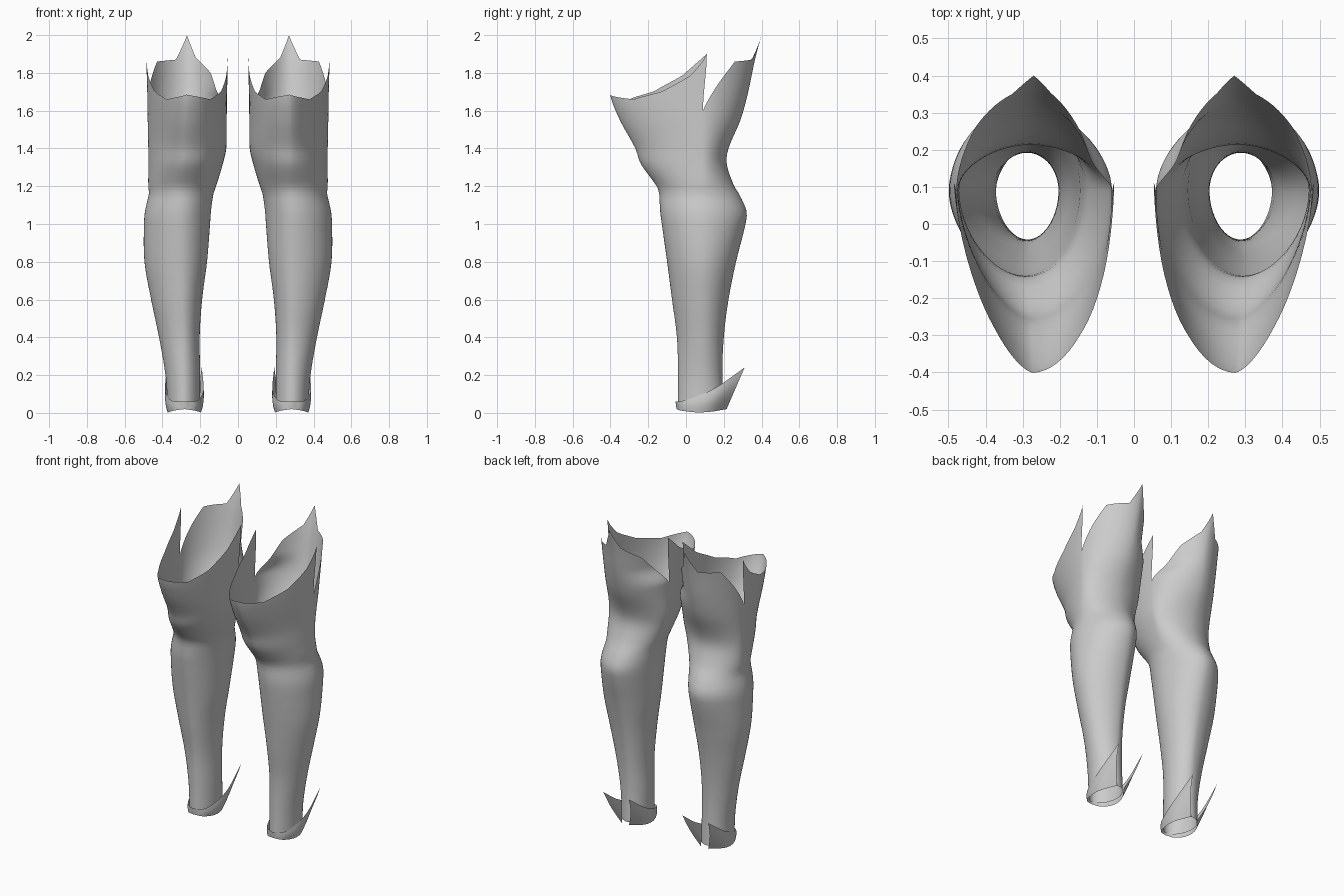
import bpy, bmesh, math
from mathutils import Vector

if "Cube" in bpy.data.objects:
    bpy.data.objects.remove(bpy.data.objects["Cube"])

# Leg sections: z, centre x, inner x, outer x, front y, back y
SECTIONS = [
    (0.03, .285, .200, .372, -.043, .200),
    (0.20, .287, .200, .384, -.042, .192),
    (0.40, .290, .203, .418, -.048, .200),
    (0.60, .295, .190, .460, -.074, .225),
    (0.80, .300, .164, .495, -.100, .265),
    (1.00, .300, .148, .498, -.128, .315),
    (1.07, .297, .143, .492, -.137, .320),
    (1.17, .290, .128, .470, -.143, .275),
    (1.20, .287, .116, .475, -.155, .255),
    (1.32, .280, .080, .474, -.240, .215),
    (1.40, .278, .062, .475, -.268, .225),
    (1.55, .275, .060, .478, -.350, .288),
    (1.68, .273, .058, .480, -.400, .325),
    (1.87, .270, .054, .485, -.420, .365),
    (2.00, .270, .050, .486, -.420, .400),
]
# Rim heights by fraction of the quarter turn from the side seam
RIM_FRONT = [(0, 1.90), (.16, 1.78), (.36, 1.70), (.6, 1.66), (1, 1.685)]
RIM_BACK_OUT = [(0, 1.60), (.25, 1.75), (.45, 1.86), (.8, 1.87), (1, 2.0)]
RIM_BACK_IN = [(0, 1.60), (.45, 1.80), (.8, 1.88), (1, 2.0)]
CY, SPLIT, QUARTER = 0.09, 1.58, 20


def linear(keys, t):
    for (a, u), (b, v) in zip(keys, keys[1:]):
        if t <= b:
            return u + (v - u) * (t - a) / (b - a)
    return keys[-1][1]


def ramp(z, a, b):
    t = min(max((z - a) / (b - a), 0), 1)
    return t * t * (3 - 2 * t)


def section(z):
    """Smooth interpolation of the section table."""
    S, n = SECTIONS, len(SECTIONS)
    z = min(max(z, S[0][0]), S[-1][0])
    i = max(k for k in range(n - 1) if S[k][0] <= z)
    h = S[i + 1][0] - S[i][0]
    t = (z - S[i][0]) / h
    out = []
    for c in range(1, 6):
        def slope(k):
            a, b = max(k - 1, 0), min(k + 1, n - 1)
            return (S[b][c] - S[a][c]) / (S[b][0] - S[a][0])
        p, q = S[i][c], S[i + 1][c]
        out.append((2*t**3 - 3*t*t + 1) * p + (t**3 - 2*t*t + t) * h * slope(i)
                   + (3*t*t - 2*t**3) * q + (t**3 - t*t) * h * slope(i + 1))
    return out


def leg_point(k, z, back):
    """Point on the half section; k runs from the outer seam to the inner seam."""
    cx, xi, xo, yf, yb = section(z)
    ang = math.pi * k / (2 * QUARTER)
    outer = k <= QUARTER
    up = ramp(z, 1.0, 1.5)
    p = 1.9 + up * (-.1 if back else (-.35 if outer else .1))
    if back:
        xi += 0.045 * ramp(z, 1.6, 1.72)
    c, s = abs(math.cos(ang)) ** (2 / p), abs(math.sin(ang)) ** (2 / p)
    if k == QUARTER:
        c = 0
    x = cx + c * ((xo - cx) if outer else (xi - cx))
    seam = CY + 0.02 * ramp(z, 1.6, 1.9) * (0 if back else 1)
    return Vector((x, seam + s * ((yb if back else yf) - seam), z))


def grid_faces(bm, rows):
    vs = [[bm.verts.new(p) for p in row] for row in rows]
    for a, b in zip(vs, vs[1:]):
        for i in range(len(a) - 1):
            bm.faces.new((a[i], a[i + 1], b[i + 1], b[i]))


def finish(bm, name, angle):
    bmesh.ops.remove_doubles(bm, verts=bm.verts, dist=0.0005)
    bmesh.ops.recalc_face_normals(bm, faces=bm.faces)
    me = bpy.data.meshes.new(name)
    bm.to_mesh(me)
    bm.free()
    ob = bpy.data.objects.new(name, me)
    bpy.context.collection.objects.link(ob)
    m = ob.modifiers.new("mirror", 'MIRROR')
    m.use_mirror_merge = False
    bpy.ops.object.select_all(action='DESELECT')
    ob.select_set(True)
    bpy.context.view_layer.objects.active = ob
    bpy.ops.object.shade_smooth_by_angle(angle=math.radians(angle))
    return ob


# Leg guard: front and back halves share a side seam up to the notch
bm = bmesh.new()
lower = [0.03 + (SPLIT - 0.03) * i / 52 for i in range(53)]
for back in (False, True):
    rows = [[leg_point(k, z, back) for k in range(2 * QUARTER + 1)] for z in lower]
    for j in range(1, 10):
        row = []
        for k in range(2 * QUARTER + 1):
            w = 1 - abs(k - QUARTER) / QUARTER
            keys = RIM_FRONT if not back else (RIM_BACK_OUT if k <= QUARTER else RIM_BACK_IN)
            row.append(leg_point(k, SPLIT + (linear(keys, w) - SPLIT) * j / 9, back))
        rows.append(row)
    grid_faces(bm, rows)
finish(bm, "leg_guard", 50)


def curve(points, n=16):
    """Catmull-Rom path through the points."""
    P = [Vector(p) for p in points]
    P = [2 * P[0] - P[1]] + P + [2 * P[-1] - P[-2]]
    out = []
    for s in range(n + 1):
        g = s / n * (len(P) - 3)
        i = min(int(g), len(P) - 4)
        t = g - i
        a, b, c, d = P[i:i + 4]
        out.append(0.5 * (2*b + (c - a)*t + (2*a - 5*b + 4*c - d)*t*t
                          + (3*b - a - 3*c + d)*t**3))
    return out


# Ankle cuff: a band around the front with a swept-back wing on each side
bottom = [(0, -.050, .020), (.055, -.025, .012), (.086, .05, .003),
          (.080, .13, .006), (.025, .215, .020)]
top = [(0, -.056, .060), (.058, -.025, .062), (.088, .05, .085),
       (.102, .16, .135), (.092, .31, .240)]
bm = bmesh.new()
for side in (1, -1):
    def place(pts):
        return curve([(.284 + side * x, y, z) for x, y, z in pts])
    lo, hi = place(bottom), place(top)
    rows = []
    for j in range(7):
        t = j / 6
        rows.append([a.lerp(b, t) + Vector((side * .012 * math.sin(math.pi * t) * i / 16, 0, 0))
                     for i, (a, b) in enumerate(zip(lo, hi))])
    grid_faces(bm, rows)
finish(bm, "ankle_cuff", 50)
